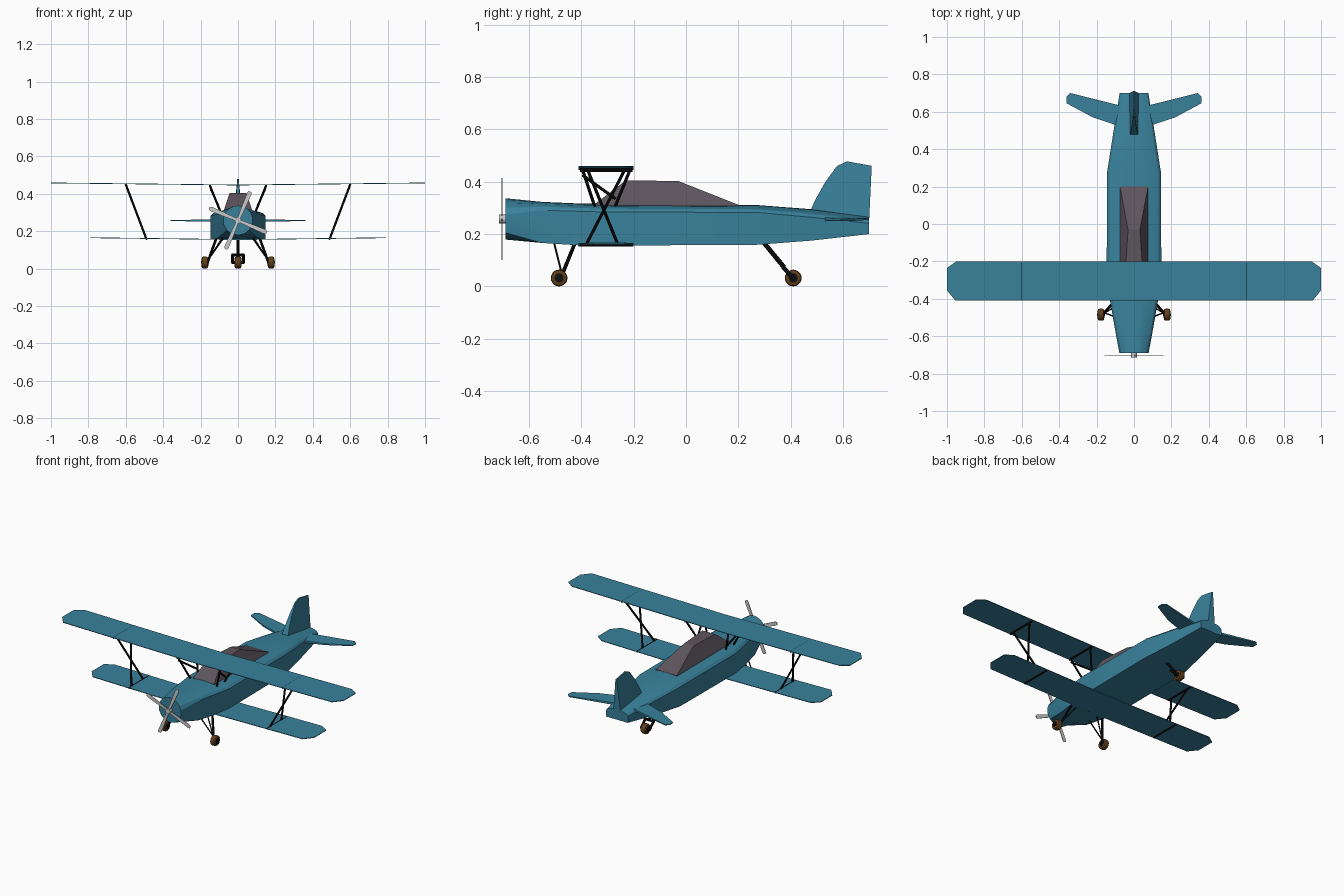
import bpy, bmesh
from math import sin, cos, radians, pi
from mathutils import Vector, Matrix

if "Cube" in bpy.data.objects:
    bpy.data.objects.remove(bpy.data.objects["Cube"])


def material(name, rgb):
    m = bpy.data.materials.new(name)
    m.diffuse_color = (*rgb, 1)
    m.use_nodes = True
    m.node_tree.nodes["Principled BSDF"].inputs["Base Color"].default_value = m.diffuse_color
    return m


TEAL = material("teal_paint", (0.04, 0.22, 0.33))
GLASS = material("smoked_glass", (0.11, 0.09, 0.11))
BLACK = material("black_metal", (0.005, 0.005, 0.005))
BROWN = material("brown_rubber", (0.12, 0.05, 0.01))


def finish(bm, name, mat=None, smooth=None):
    bmesh.ops.recalc_face_normals(bm, faces=bm.faces[:])
    me = bpy.data.meshes.new(name)
    bm.to_mesh(me)
    bm.free()
    ob = bpy.data.objects.new(name, me)
    bpy.context.collection.objects.link(ob)
    if mat:
        me.materials.append(mat)
    if smooth:
        bpy.ops.object.select_all(action='DESELECT')
        ob.select_set(True)
        bpy.context.view_layer.objects.active = ob
        bpy.ops.object.shade_smooth_by_angle(angle=radians(smooth))
    return ob


def loft(name, rings, mat, smooth=None):
    """Bridge equal-length closed rings and cap both ends."""
    bm = bmesh.new()
    vs = [[bm.verts.new(p) for p in r] for r in rings]
    n = len(vs[0])
    for a, b in zip(vs, vs[1:]):
        for i in range(n):
            bm.faces.new((a[i], a[(i + 1) % n], b[(i + 1) % n], b[i]))
    bm.faces.new(vs[0])
    bm.faces.new(vs[-1])
    return finish(bm, name, mat, smooth)


def rod(bm, a, b, r, sides=8):
    a, b = Vector(a), Vector(b)
    d = b - a
    m = Matrix.Translation((a + b) / 2) @ d.to_track_quat('Z', 'Y').to_matrix().to_4x4()
    bmesh.ops.create_cone(bm, cap_ends=True, segments=sides, radius1=r, radius2=r,
                          depth=d.length, matrix=m)


def rods(name, segments, r, mat=BLACK):
    bm = bmesh.new()
    for a, b in segments:
        rod(bm, a, b, r)
    return finish(bm, name, mat)


# Fuselage: round nose blending into a box with an arched top
def mirrored_ring(y, half):
    return [(x, y, z) for x, z in half] + [(-x, y, z) for x, z in half[-2:0:-1]]


def box_section(y, w, zb, zs, zt):
    half = [(0, zb), (w * .5, zb), (w, zb), (w, (zb + zs) / 2), (w, zs)]
    half += [(w * cos(radians(a)), zs + (zt - zs) * sin(radians(a))) for a in (25, 48, 70)]
    return mirrored_ring(y, half + [(0, zt)])


nose = [(.08 * cos(radians(a)), .258 + .079 * sin(radians(a)))
        for a in (-90, -66, -42, -15, 12, 32, 52, 71, 90)]
stations = [(-.55, .104, .166, .291, .323), (-.41, .128, .157, .287, .317),
            (-.30, .146, .156, .284, .315), (.27, .145, .159, .283, .311),
            (.48, .112, .175, .264, .295), (.70, .077, .20, .241, .266)]
loft("fuselage", [mirrored_ring(-.69, nose)] + [box_section(*s) for s in stations], TEAL, 25)

# Canopy: tapered glass house
loft("canopy", [[(-.075, -.35, .30), (.075, -.35, .30), (.075, .20, .30), (-.075, .20, .30)],
                [(-.075, -.35, .314), (.075, -.35, .314), (.075, .20, .312), (-.075, .20, .312)],
                [(-.045, -.23, .405), (.045, -.23, .405), (.032, -.03, .403), (-.032, -.03, .403)]],
     GLASS)


# Wings: thin sheets with clipped tips and slight dihedral
def wing(name, span, z0, z1):
    tip = [(0, -.41), (span - .045, -.41), (span, -.355), (span, -.235), (span - .05, -.20), (0, -.20)]
    outline = tip + [(-x, y) for x, y in tip[-2:0:-1]]
    # two panels joined at the centre line so each can rise outwards
    bm = bmesh.new()
    t = .002
    for s in (1, -1):
        low, high = ([bm.verts.new((s * x, y, z0 + (z1 - z0) * x / span + dz)) for x, y in tip]
                     for dz in (-t, t))
        bm.faces.new(low)
        bm.faces.new(high)
        for i in range(len(tip) - 1):
            bm.faces.new((low[i], low[i + 1], high[i + 1], high[i]))
    bmesh.ops.remove_doubles(bm, verts=bm.verts[:], dist=1e-5)
    finish(bm, name, TEAL)


wing("upper_wing", 1.0, .447, .458)
wing("lower_wing", .79, .155, .165)

for s, side in ((1, "right"), (-1, "left")):
    # Crossed outer struts with chord bars
    rods(side + "_wing_struts", [
        ((s * .60, -.405, .45), (s * .60, -.205, .45)),
        ((s * .49, -.405, .159), (s * .49, -.205, .159)),
        ((s * .60, -.378, .45), (s * .49, -.26, .159)),
        ((s * .60, -.232, .45), (s * .49, -.382, .159))], .006)

    # Centre struts above the fuselage
    rods(side + "_cabane_struts", [
        ((s * .15, -.405, .443), (s * .15, -.205, .443)),
        ((s * .15, -.395, .443), (s * .09, -.345, .295)),
        ((s * .15, -.215, .443), (s * .09, -.275, .295)),
        ((s * .145, -.395, .425), (s * .105, -.27, .335))], .006)

    # Main landing gear
    hub = (s * .175, -.485, .033)
    rods(side + "_gear_leg", [((s * .115, -.425, .165), (s * .16, -.475, .04)),
                              ((s * .155, -.485, .033), (s * .198, -.485, .033))], .007)
    rods(side + "_gear_brace", [((s * .08, -.505, .17), (s * .157, -.475, .05)),
                                ((s * .08, -.43, .16), (s * .157, -.475, .05))], .004)

    # Tailplane half: swept, tapering to a thin tip
    plan = [(.04, .515), (.10, .53), (.22, .57), (.36, .645), (.362, .68), (.34, .70), (.10, .64), (.04, .625)]
    loft(side + "_tailplane",
         [[(s * x, y, .257 + d * (.008 - .015 * x)) for x, y in plan] for d in (-1, 1)], TEAL)


# Wheels: bevelled cylinders with dark hubs
def wheel(name, x, y, r, w):
    bm = bmesh.new()
    rod(bm, (x - w / 2, y, r), (x + w / 2, y, r), r, 20)
    ob = finish(bm, name, BROWN)
    b = ob.modifiers.new("round_tread", 'BEVEL')
    b.width, b.segments, b.limit_method = .009, 2, 'ANGLE'
    bm = bmesh.new()
    rod(bm, (x - w / 2 - .002, y, r), (x + w / 2 + .002, y, r), r * .55, 16)
    finish(bm, name + "_hub", BLACK)


wheel("right_wheel", .177, -.485, .032, .034)
wheel("left_wheel", -.177, -.485, .032, .034)
wheel("tail_wheel", 0, .41, .032, .036)

# Tail wheel leg and fork
rods("tail_leg", [((0, .295, .17), (0, .375, .073))], .009)
rods("tail_fork", [((-.036, .372, .072), (.036, .372, .072)), ((-.034, .41, .032), (.034, .41, .032))]
     + [((s * .029, .37, .074), (s * .029, .41, .032)) for s in (1, -1)], .008)

# Fin: wide at the root, thin at the top
fin = [(.476, .275), (.476, .290), (.495, .333), (.533, .40), (.577, .46),
       (.615, .478), (.71, .461), (.70, .25)]
loft("fin", [[(d * max(.004, .022 - .11 * (z - .285)), y, z) for y, z in fin] for d in (-1, 1)], TEAL)

# Propeller: four blades round a small hub
bm = bmesh.new()
rod(bm, (0, -.685, .258), (0, -.714, .258), .017, 16)
blade = [(.01, .007), (.07, .010), (.155, .012), (.167, .008)]
for k in range(4):
    m = Matrix.Translation((0, -.704, .258)) @ Matrix.Rotation(-radians(67) - k * pi / 2, 4, 'Y')
    pts = [(r, w) for r, w in blade] + [(r, -w) for r, w in reversed(blade)]
    a, b = ([bm.verts.new(m @ Vector((r, d, w))) for r, w in pts] for d in (-.002, .002))
    bm.faces.new(a)
    bm.faces.new(b)
    for i in range(len(pts)):
        j = (i + 1) % len(pts)
        bm.faces.new((a[i], a[j], b[j], b[i]))
finish(bm, "propeller")
